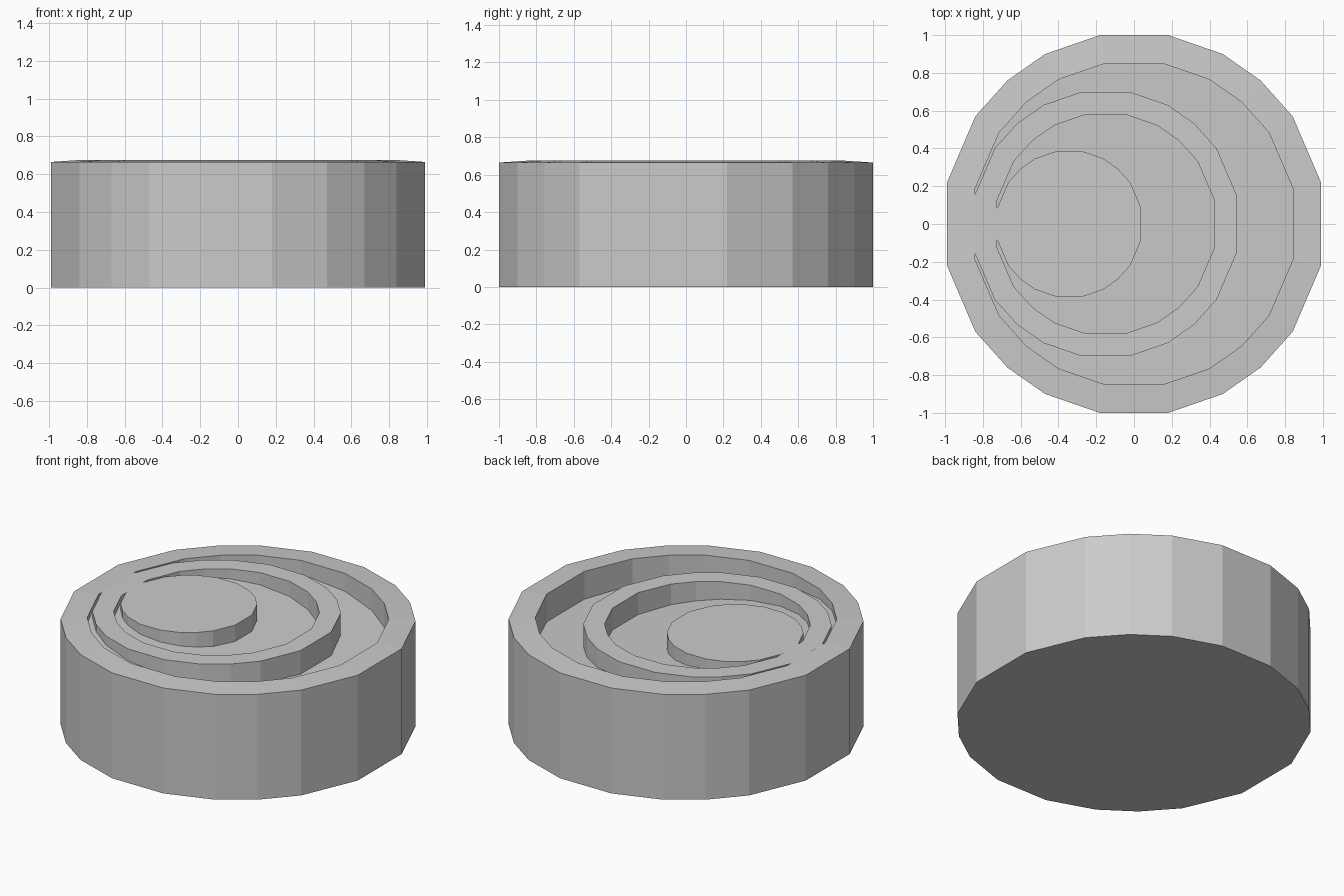
import bpy, bmesh

if "Cube" in bpy.data.objects:
    bpy.data.objects.remove(bpy.data.objects["Cube"])

# One quadrant of the 20-sided outline, mirrored into a full loop
QUAD = [(0.99, 0.22), (0.84, 0.57), (0.67, 0.76), (0.47, 0.90), (0.18, 1.00)]
LEFT = [(-x, y) for x, y in reversed(QUAD)]
HALF = QUAD + LEFT
OUTLINE = HALF + [(-x, -y) for x, y in HALF]
TOP = 0.675


def floor_z(x):
    # recessed floor gets deeper towards +x
    return TOP - (0.10 + 0.09 * x)


def loop(bm, scale, cx, z):
    verts = []
    for x, y in OUTLINE:
        px = cx + x * scale
        verts.append(bm.verts.new((px, y * scale, z(px) if callable(z) else z)))
    return verts


def build(name, rings, cap_start=True, cap_end=True, closed=False):
    """Join successive outline loops (scale, centre x, z) into a solid."""
    bm = bmesh.new()
    loops = [loop(bm, *r) for r in rings]
    pairs = list(zip(loops, loops[1:]))
    if closed:
        pairs.append((loops[-1], loops[0]))
    n = len(OUTLINE)
    for a, b in pairs:
        for i in range(n):
            j = (i + 1) % n
            bm.faces.new((a[i], a[j], b[j], b[i]))
    if cap_start:
        bm.faces.new(loops[0][::-1])
    if cap_end:
        bm.faces.new(loops[-1])
    bmesh.ops.recalc_face_normals(bm, faces=bm.faces)
    me = bpy.data.meshes.new(name)
    bm.to_mesh(me)
    bm.free()
    ob = bpy.data.objects.new(name, me)
    bpy.context.collection.objects.link(ob)
    return ob


# Drum with raised rim and sloping recessed floor
build("drum_body", [(1, 0, 0), (1, 0, 0.665), (0.85, 0, TOP), (0.85, 0, floor_z)])

# Off-centre ring touching the rim on the left
build("inner_ring", [(0.70, -0.15, 0.45), (0.70, -0.15, TOP),
                     (0.58, -0.15, TOP), (0.58, -0.15, 0.45)],
      cap_start=False, cap_end=False, closed=True)

# Solid disc touching the ring on the left
build("centre_disc", [(0.385, -0.343, 0.45), (0.385, -0.343, TOP)])
